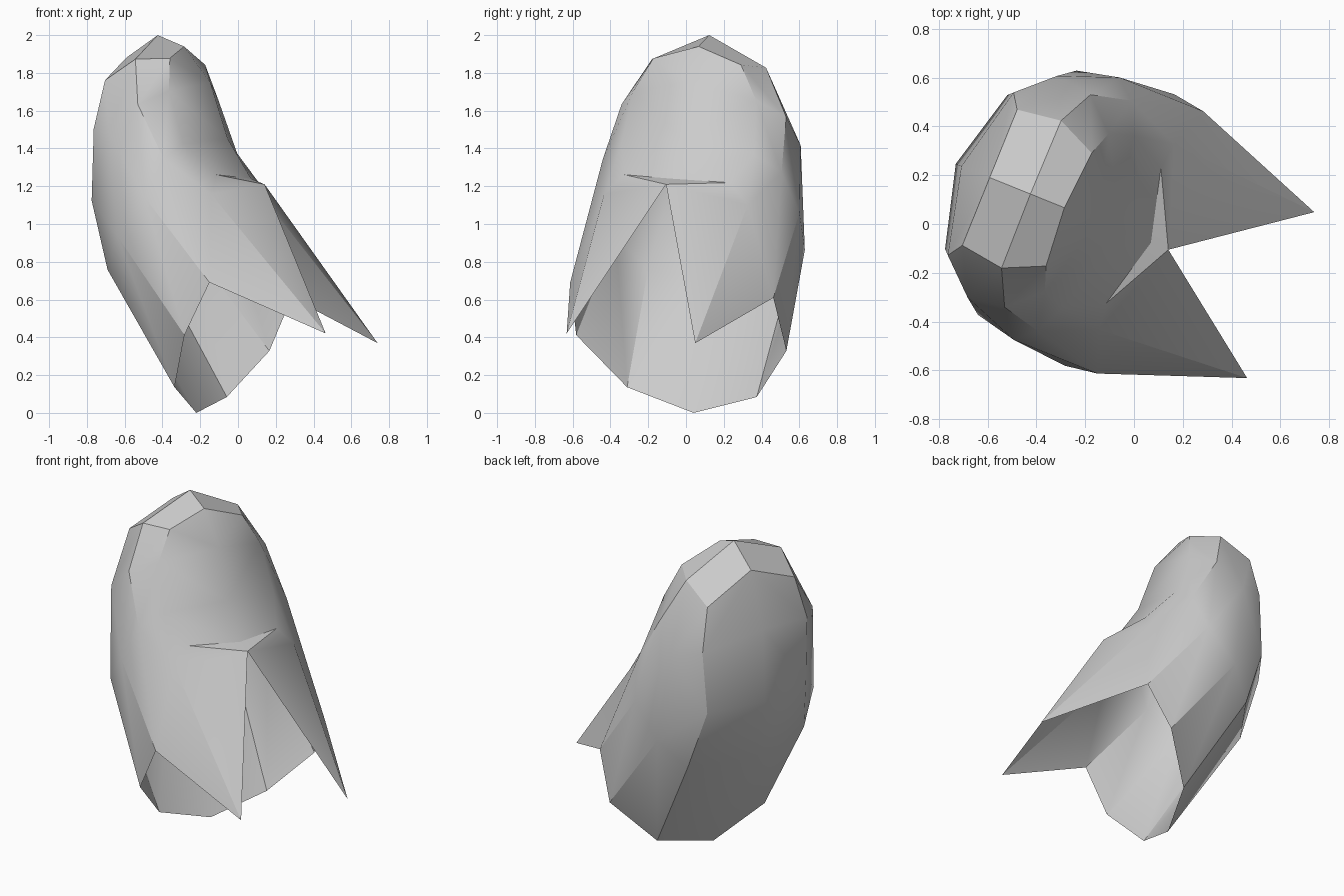
import bpy
import bmesh
import math
from mathutils import Matrix, Vector

cube = bpy.data.objects.get("Cube")
if cube:
    bpy.data.objects.remove(cube, do_unlink=True)

# One flat cloth colour
cloth = bpy.data.materials.new("pale_grey_cloth")
cloth.use_nodes = True
grey = (0.6, 0.6, 0.6, 1)
cloth.diffuse_color = grey
cloth.node_tree.nodes["Principled BSDF"].inputs["Base Color"].default_value = grey

bm = bmesh.new()


def chain(*points):
    """Vertices of one edge chain as (forward, half width, height)."""
    return [bm.verts.new(point) for point in points]


def face(*verts):
    bm.faces.new(verts)


def strip(first, second):
    """Quads between two chains of equal length."""
    for a, b, c, d in zip(first, first[1:], second[1:], second):
        face(a, b, c, d)


# Chains over the left half of the hood, from the middle line to the cape
rim = chain((-.29, 0, 1.94), (-.27, .25, 1.86), (-.235, .35, 1.68), (-.14, .38, 1.4), (.016, .3, 1.24))
crown = chain((-.44, 0, 2), (-.436, .326, 1.85), (-.364, .47, 1.6), (-.2, .51, 1.31), (.03, .41, 1.13))
side = chain((-.62, 0, 1.88), (-.62, .3, 1.74), (-.52, .49, 1.45), (-.28, .58, 1.1), (.09, .58, .65))

# Middle and flank of the back, then the hem
spine = chain((-.745, 0, 1.55), (-.77, 0, 1.1), (-.66, 0, .7), (-.22, 0, 0))
flank = chain((-.66, .36, 1.48), (-.68, .34, 1.1), (-.565, .4, .73), (-.195, .37, .11))
hip, hem = chain((-.454, .54, .9), (-.045, .6, .37))

# Rounded face filling, collar point and cape tip
middle = chain((-.14, 0, 1.75), (-.04, 0, 1.45), (.093, 0, 1.24))
collar, tip = chain((.17, 0, 1.21), (.667, .367, .395))

# Hood and shoulders
strip(rim, crown)
strip(crown, side)

# Back of the cape
strip(spine, flank)
face(side[0], side[1], flank[0], spine[0])
face(side[1], side[2], flank[0])
face(side[2], hip, flank[1], flank[0])
face(side[2], side[3], hip)
face(side[3], side[4], hem, hip)
face(flank[1], hip, flank[2])
face(hip, hem, flank[3], flank[2])

# Pointed front flap, open underneath
face(rim[4], collar, crown[4])
face(collar, tip, crown[4])
face(crown[4], tip, side[4])

# Face filling and the narrow collar ledge
face(rim[0], middle[0], rim[1])
face(rim[1], middle[0], rim[2])
strip(rim[2:], middle)
face(rim[4], middle[2], collar)

# Mirror the half
bmesh.ops.mirror(bm, geom=bm.verts[:] + bm.edges[:] + bm.faces[:],
                 axis='Y', merge_dist=0.0)
bmesh.ops.remove_doubles(bm, verts=bm.verts[:], dist=0.001)
bmesh.ops.recalc_face_normals(bm, faces=bm.faces[:])
crown_face = max(bm.faces, key=lambda f: f.calc_center_median().z)
if crown_face.normal.z < 0:
    bmesh.ops.reverse_faces(bm, faces=bm.faces[:])

# Lean sideways a little and turn the front towards the left
lean = Matrix.Identity(4)
lean[2][1] = -0.07
turn = Matrix.Rotation(math.radians(-22), 4, 'Z')
shift = Matrix.Translation(Vector((0, -0.045, 0)))
bm.transform(turn @ shift @ lean)

mesh = bpy.data.meshes.new("hooded_cape")
bm.to_mesh(mesh)
bm.free()
mesh.materials.append(cloth)
cape = bpy.data.objects.new("hooded_cape", mesh)
bpy.context.collection.objects.link(cape)

# Smooth cloth with sharp folds
bpy.ops.object.select_all(action='DESELECT')
cape.select_set(True)
bpy.context.view_layer.objects.active = cape
bpy.ops.object.shade_smooth_by_angle(angle=math.radians(30))
